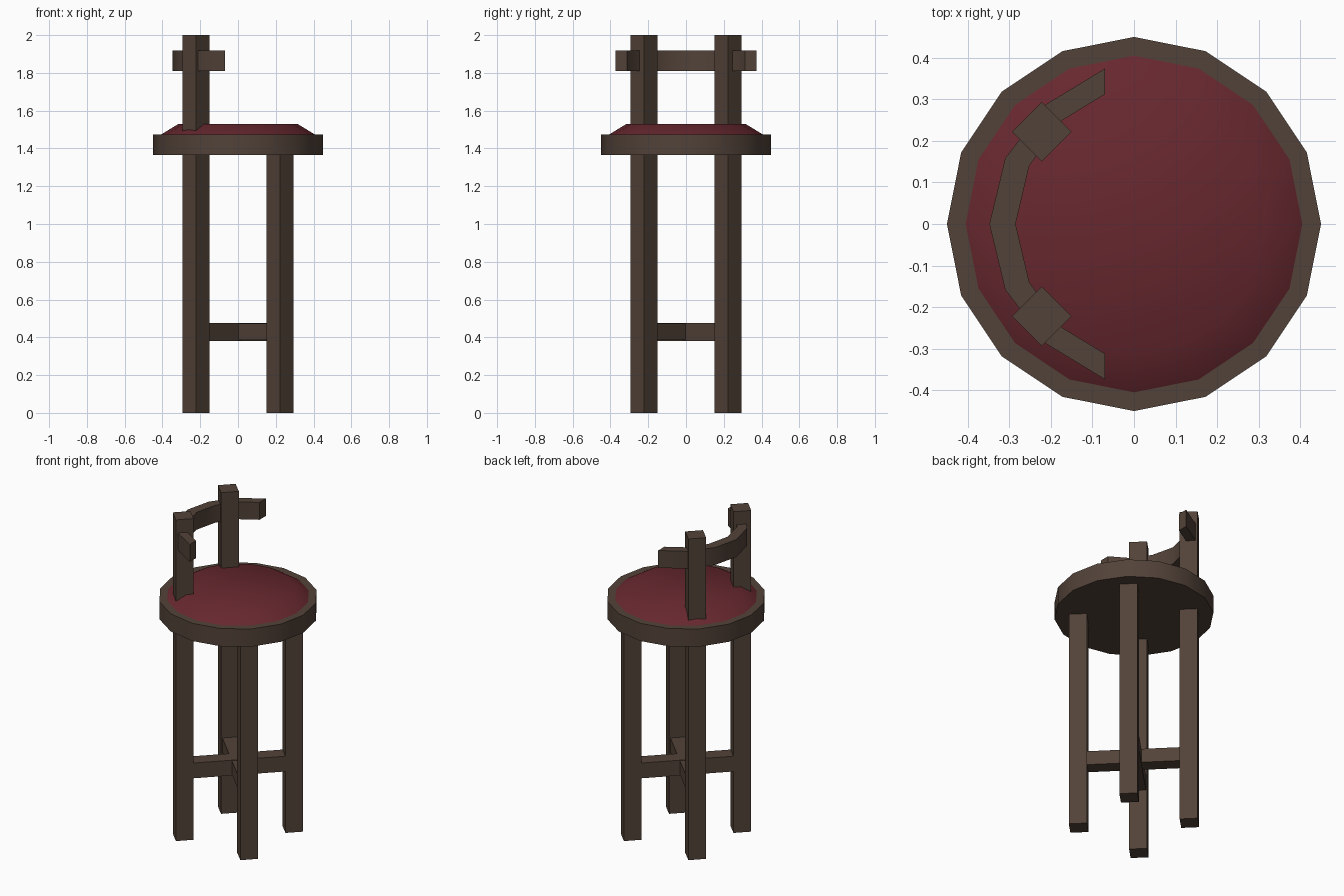
import bpy, bmesh
from math import radians, cos, sin, pi

if "Cube" in bpy.data.objects:
    bpy.data.objects.remove(bpy.data.objects["Cube"])


def material(name, rgb):
    m = bpy.data.materials.new(name)
    m.diffuse_color = (*rgb, 1)
    m.use_nodes = True
    m.node_tree.nodes["Principled BSDF"].inputs["Base Color"].default_value = m.diffuse_color
    return m


WOOD = material("dark_wood", (0.085, 0.055, 0.040))
RED = material("red_fabric", (0.135, 0.021, 0.028))


def build(name, loops, mat, smooth_angle=None):
    """Skin a stack of equal-length point loops, capping both ends."""
    bm = bmesh.new()
    rings = [[bm.verts.new(p) for p in loop] for loop in loops]
    n = len(rings[0])
    for a, b in zip(rings, rings[1:]):
        for i in range(n):
            j = (i + 1) % n
            bm.faces.new((a[i], a[j], b[j], b[i]))
    bm.faces.new(rings[0])
    bm.faces.new(rings[-1])
    bmesh.ops.recalc_face_normals(bm, faces=bm.faces)
    me = bpy.data.meshes.new(name)
    bm.to_mesh(me)
    bm.free()
    me.materials.append(mat)
    ob = bpy.data.objects.new(name, me)
    bpy.context.collection.objects.link(ob)
    if smooth_angle:
        bpy.ops.object.select_all(action='DESELECT')
        ob.select_set(True)
        bpy.context.view_layer.objects.active = ob
        bpy.ops.object.shade_smooth_by_angle(angle=radians(smooth_angle))
    return ob


def ring(r, z, n=16, cx=0, cy=0):
    return [(cx + r * cos(2 * pi * i / n), cy + r * sin(2 * pi * i / n), z)
            for i in range(n)]


# Legs: square posts turned 45 degrees; the back pair runs up past the seat
LEG = 0.222
for side, sy in (("right", -1), ("left", 1)):
    for end, sx, top in (("front", 1, 1.40), ("back", -1, 2.0)):
        build(f"{end}_{side}_leg",
              [ring(0.072, z, 4, sx * LEG, sy * LEG) for z in (0, top)], WOOD)

# Crossed stretchers between opposite legs
for name, s, w, z0, z1 in (("stretcher_a", 1, 0.045, 0.38, 0.475),
                           ("stretcher_b", -1, 0.043, 0.385, 0.472)):
    d = w * 0.7071
    loops = []
    for e in (-LEG, LEG):
        x, y = e, e * s
        loops.append([(x - d * s, y + d, z0), (x + d * s, y - d, z0),
                      (x + d * s, y - d, z1), (x - d * s, y + d, z1)])
    build(name, loops, WOOD)

# Seat frame and padded cushion
build("seat_frame", [ring(0.45, 1.365), ring(0.45, 1.475)], WOOD, 30)
build("seat_cushion", [ring(0.405, 1.455), ring(0.405, 1.475),
                       ring(0.315, 1.53)], RED, 45)

# Curved back rail: outer/inner outline of one half, mirrored in y
half = [((-0.348, 0), (-0.285, 0)), ((-0.31, 0.158), (-0.252, 0.14)),
        ((-0.21, 0.289), (-0.172, 0.25)), ((-0.07, 0.374), (-0.07, 0.312))]
path = [((ox, -oy), (ix, -iy)) for (ox, oy), (ix, iy) in half[:0:-1]] + half
build("back_rail", [[(*o, 1.81), (*i, 1.81), (*i, 1.918), (*o, 1.918)]
                    for o, i in path], WOOD, 30)
